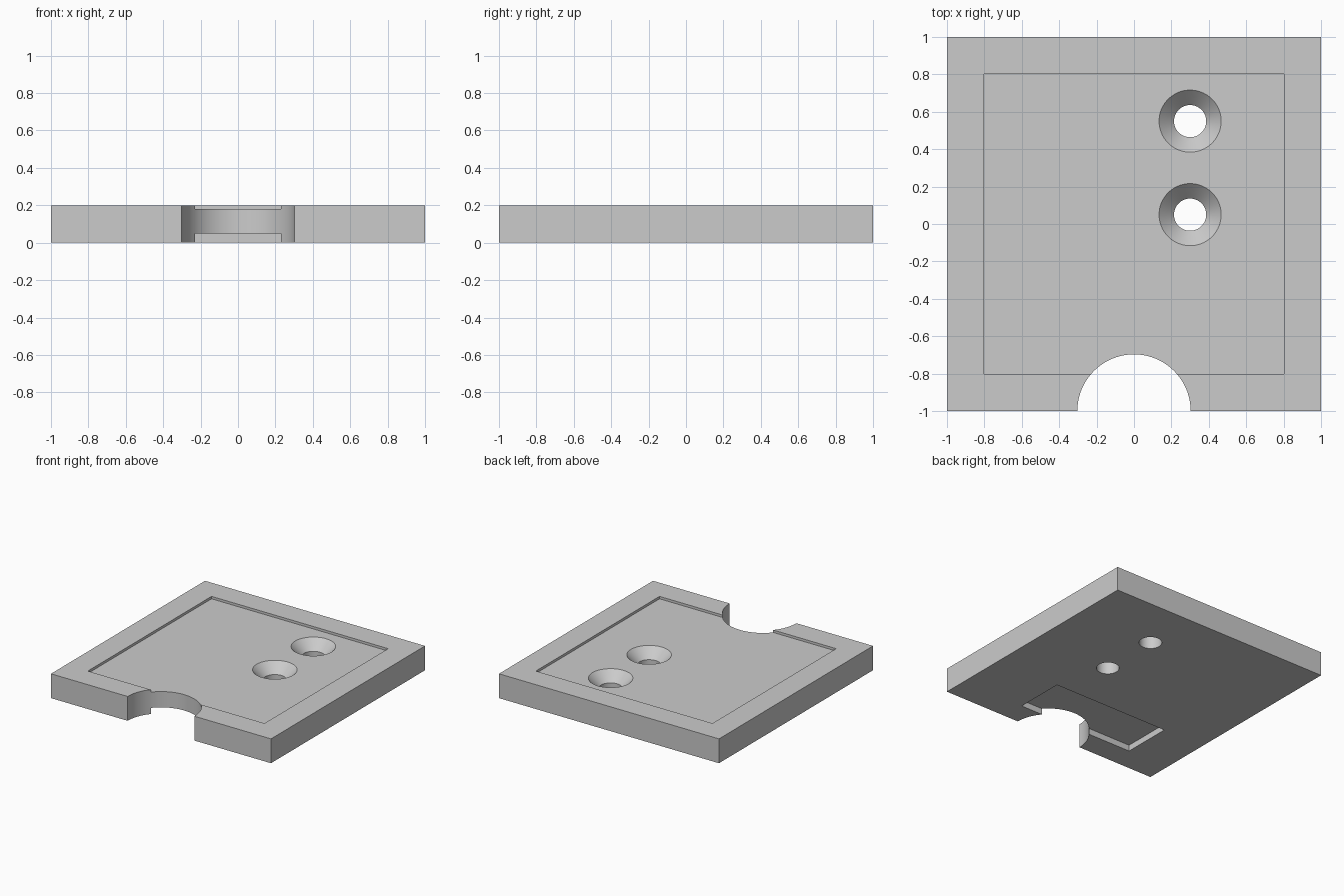
import bpy
import bmesh
import math
from mathutils import Matrix, Vector

default = bpy.data.objects.get("Cube")
if default:
    bpy.data.objects.remove(default, do_unlink=True)

grey = bpy.data.materials.new("plain grey")
grey.use_nodes = True
colour = (0.6, 0.6, 0.6, 1)
grey.diffuse_color = colour
grey.node_tree.nodes["Principled BSDF"].inputs["Base Color"].default_value = colour


def to_object(name, bm):
    bmesh.ops.recalc_face_normals(bm, faces=bm.faces)
    mesh = bpy.data.meshes.new(name)
    bm.to_mesh(mesh)
    bm.free()
    mesh.materials.append(grey)
    obj = bpy.data.objects.new(name, mesh)
    bpy.context.collection.objects.link(obj)
    return obj


def box(name, low, high):
    low, high = Vector(low), Vector(high)
    bm = bmesh.new()
    place = Matrix.Translation((low + high) / 2) @ Matrix.Diagonal((*(high - low), 1))
    bmesh.ops.create_cube(bm, size=1, matrix=place)
    return to_object(name, bm)


def turned(name, x, y, profile, sides=96):
    """Solid of revolution about a vertical axis from (radius, z) points."""
    bm = bmesh.new()
    rings = [[bm.verts.new((x + r * math.cos(math.tau * i / sides),
                            y + r * math.sin(math.tau * i / sides), z))
              for i in range(sides)] for r, z in profile]
    for a, b in zip(rings, rings[1:]):
        for i in range(sides):
            j = (i + 1) % sides
            bm.faces.new((a[i], a[j], b[j], b[i]))
    bm.faces.new(rings[0][::-1])
    bm.faces.new(rings[-1])
    return to_object(name, bm)


# Square base plate
THICK, FLOOR = 0.2, 0.18
plate = box("base_plate", (-1, -1, 0), (1, 1, THICK))

# Shallow top recess, underside pocket and round front notch
RIM = 0.803
cutters = [
    box("top_recess_cutter", (-RIM, -RIM, FLOOR), (RIM, RIM, 0.3)),
    box("underside_pocket_cutter", (-0.625, -0.803, -0.1), (0.43, -0.39, 0.05)),
    turned("front_notch_cutter", 0, -1, [(0.303, -0.2), (0.303, 0.4)]),
]

# Two countersunk screw holes
HOLE, SINK = 0.086, 0.166
for y in (0.05, 0.55):
    profile = [(HOLE, -0.1), (HOLE, FLOOR - (SINK - HOLE)), (SINK + 0.04, FLOOR + 0.04)]
    cutters.append(turned("screw_hole_cutter", 0.3, y, profile))

# Cut everything out of the plate
bpy.ops.object.select_all(action="DESELECT")
plate.select_set(True)
bpy.context.view_layer.objects.active = plate
for cutter in cutters:
    cutter.hide_render = True
    cut = plate.modifiers.new(cutter.name, "BOOLEAN")
    cut.operation = "DIFFERENCE"
    cut.solver = "EXACT"
    cut.object = cutter
    bpy.ops.object.modifier_apply(modifier=cut.name)
    bpy.data.objects.remove(cutter, do_unlink=True)

bpy.ops.object.shade_smooth_by_angle(angle=math.radians(30))
